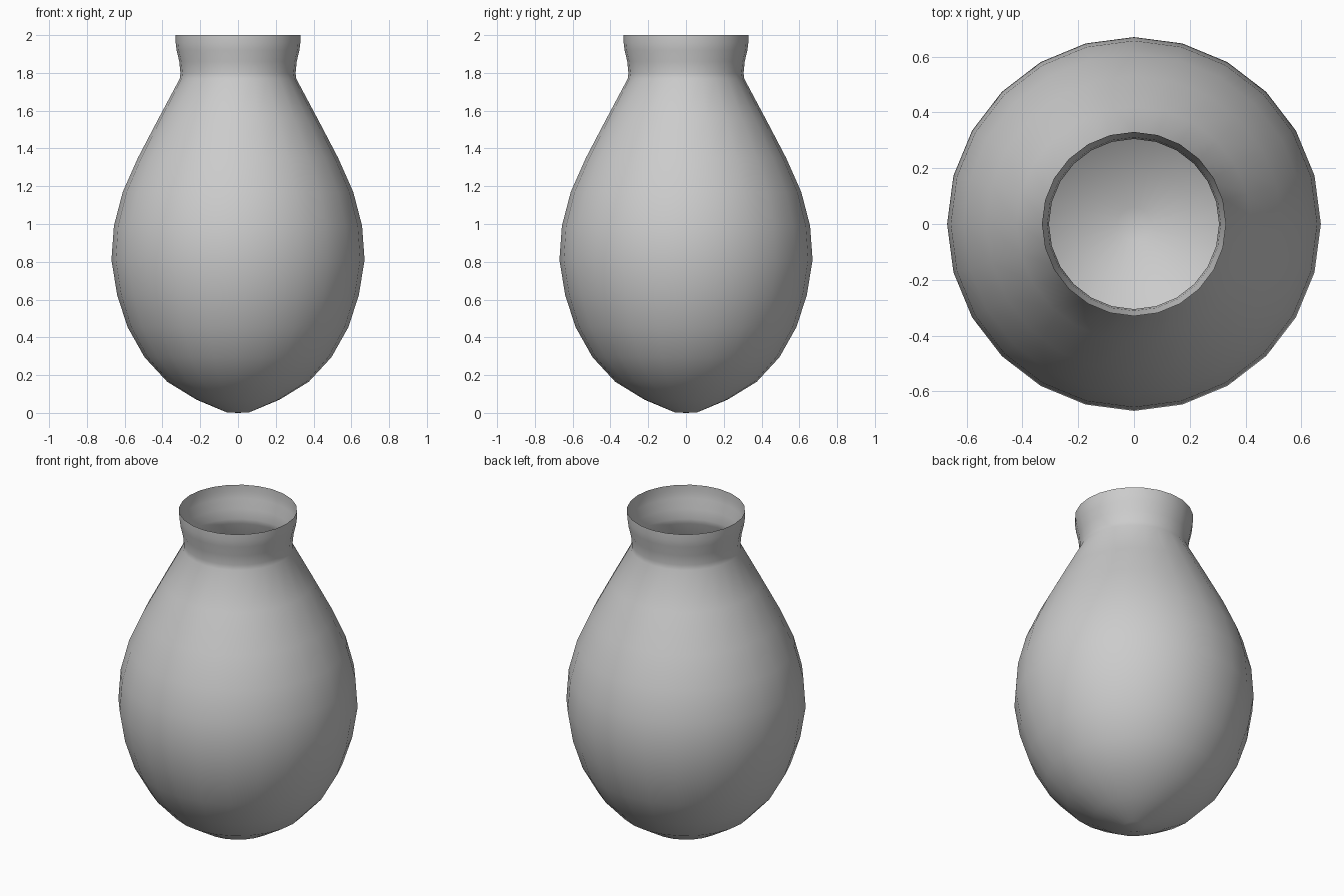
import bpy, bmesh
from math import cos, sin, pi

cube = bpy.data.objects.get("Cube")
if cube:
    bpy.data.objects.remove(cube, do_unlink=True)

SIDES = 24

# Profile of the vase wall as (radius, height), from base to rim
PROFILE = [(0.06, 0.003), (0.22, 0.07), (0.375, 0.165), (0.495, 0.295),
           (0.585, 0.455), (0.64, 0.625), (0.67, 0.81), (0.657, 0.99),
           (0.61, 1.17), (0.53, 1.35), (0.42, 1.56), (0.308, 1.77),
           (0.305, 1.80), (0.311, 1.86), (0.325, 1.92), (0.33, 1.96),
           (0.33, 2.0)]

# Glazed clay colour
clay = bpy.data.materials.new("grey_clay")
clay.use_nodes = True
colour = (0.6, 0.6, 0.6, 1)
clay.diffuse_color = colour
clay.node_tree.nodes["Principled BSDF"].inputs["Base Color"].default_value = colour

# Vase: a thin open shell turned around the vertical axis
bm = bmesh.new()
base = bm.verts.new((0, 0, 0))
rings = [[bm.verts.new((r * cos(2 * pi * i / SIDES), r * sin(2 * pi * i / SIDES), z))
          for i in range(SIDES)] for r, z in PROFILE]
for i in range(SIDES):
    j = (i + 1) % SIDES
    bm.faces.new((base, rings[0][j], rings[0][i]))
    for low, high in zip(rings, rings[1:]):
        bm.faces.new((low[i], low[j], high[j], high[i]))
for face in bm.faces:
    face.smooth = True

mesh = bpy.data.meshes.new("vase")
bm.to_mesh(mesh)
bm.free()
mesh.materials.append(clay)
vase = bpy.data.objects.new("vase", mesh)
bpy.context.collection.objects.link(vase)
